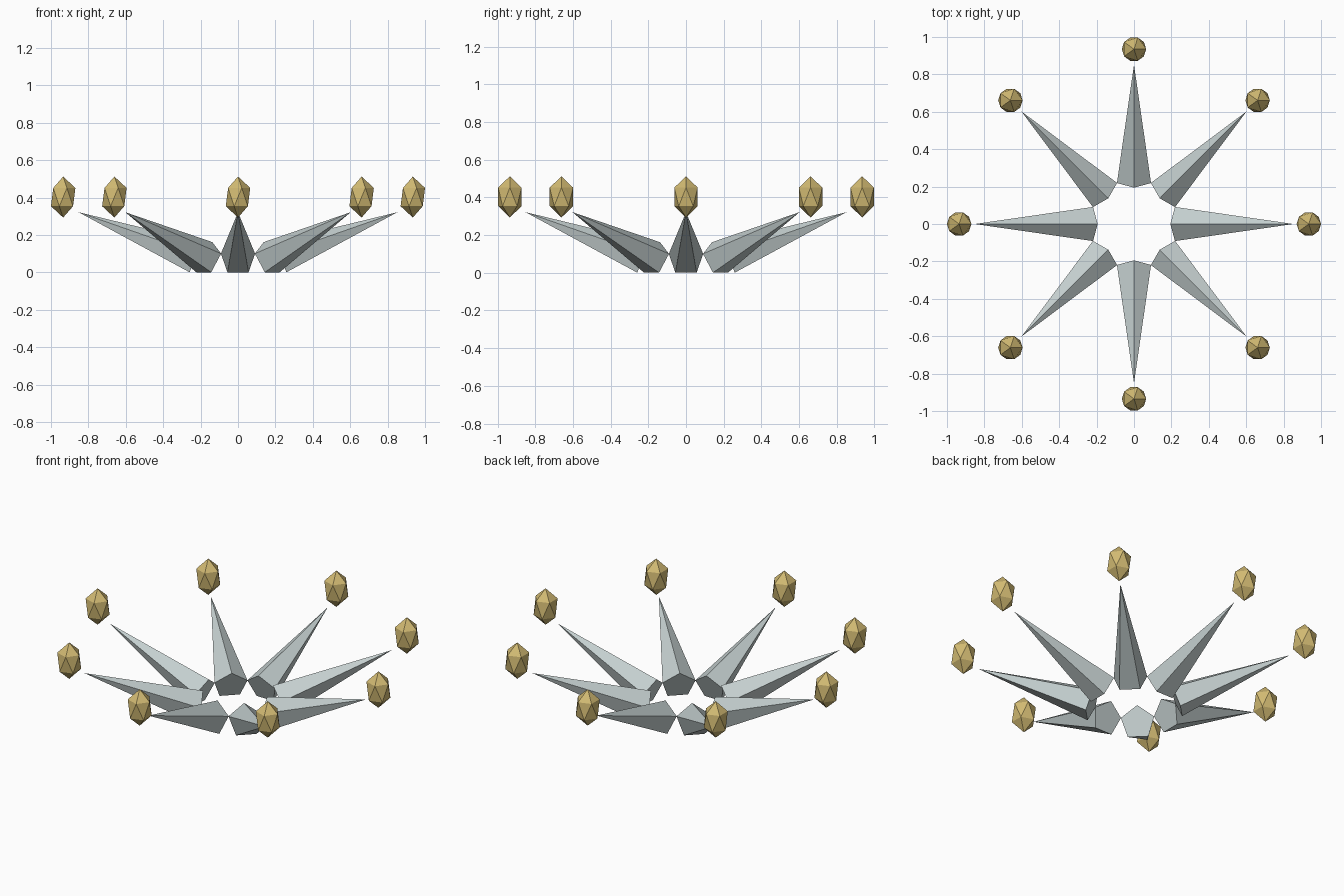
import bpy
import bmesh
import math
from mathutils import Vector, Matrix

if "Cube" in bpy.data.objects:
    bpy.data.objects.remove(bpy.data.objects["Cube"])

COUNT = 8
BASE = Vector((0.23, 0, 0.073))   # centre of a spike's inner cap
TIP = Vector((0.852, 0, 0.322))
SPIKE_R = 0.096
GEM_R, GEM_DIST, GEM_Z = 0.073, 0.9347, 0.403


def material(name, color):
    m = bpy.data.materials.new(name)
    m.diffuse_color = (*color, 1)
    m.use_nodes = True
    m.node_tree.nodes["Principled BSDF"].inputs["Base Color"].default_value = m.diffuse_color
    return m


def add_object(name, bm, mat):
    bmesh.ops.recalc_face_normals(bm, faces=bm.faces)
    mesh = bpy.data.meshes.new(name)
    bm.to_mesh(mesh)
    bm.free()
    mesh.materials.append(mat)
    obj = bpy.data.objects.new(name, mesh)
    bpy.context.collection.objects.link(obj)
    return obj


steel = material("pale steel", (0.55, 0.62, 0.62))
gold = material("gold", (0.64, 0.49, 0.17))

axis = (TIP - BASE).normalized()
up = Vector((-axis.z, 0, axis.x))
side = Vector((0, 1, 0))

for i in range(COUNT):
    angle = i * 2 * math.pi / COUNT
    turn = Matrix.Rotation(angle, 4, 'Z')

    # Five-sided spike, ridge on top, leaning outward and up
    bm = bmesh.new()
    ring = []
    for k in range(5):
        a = k * 2 * math.pi / 5
        ring.append(bm.verts.new(
            BASE + up * SPIKE_R * math.cos(a) + side * SPIKE_R * math.sin(a)))
    tip = bm.verts.new(TIP)
    bm.faces.new(ring)
    for k in range(5):
        bm.faces.new((ring[k], ring[(k + 1) % 5], tip))
    bm.transform(turn)
    add_object(f"spike_{i + 1}", bm, steel)

    # Tall faceted gem floating beyond the spike's tip
    bm = bmesh.new()
    bmesh.ops.create_icosphere(bm, subdivisions=1, radius=GEM_R)
    bm.transform(Matrix.Diagonal((1, 1, 1.5, 1)))
    gem = add_object(f"gem_{i + 1}", bm, gold)
    gem.location = turn @ Vector((GEM_DIST, 0, GEM_Z))
